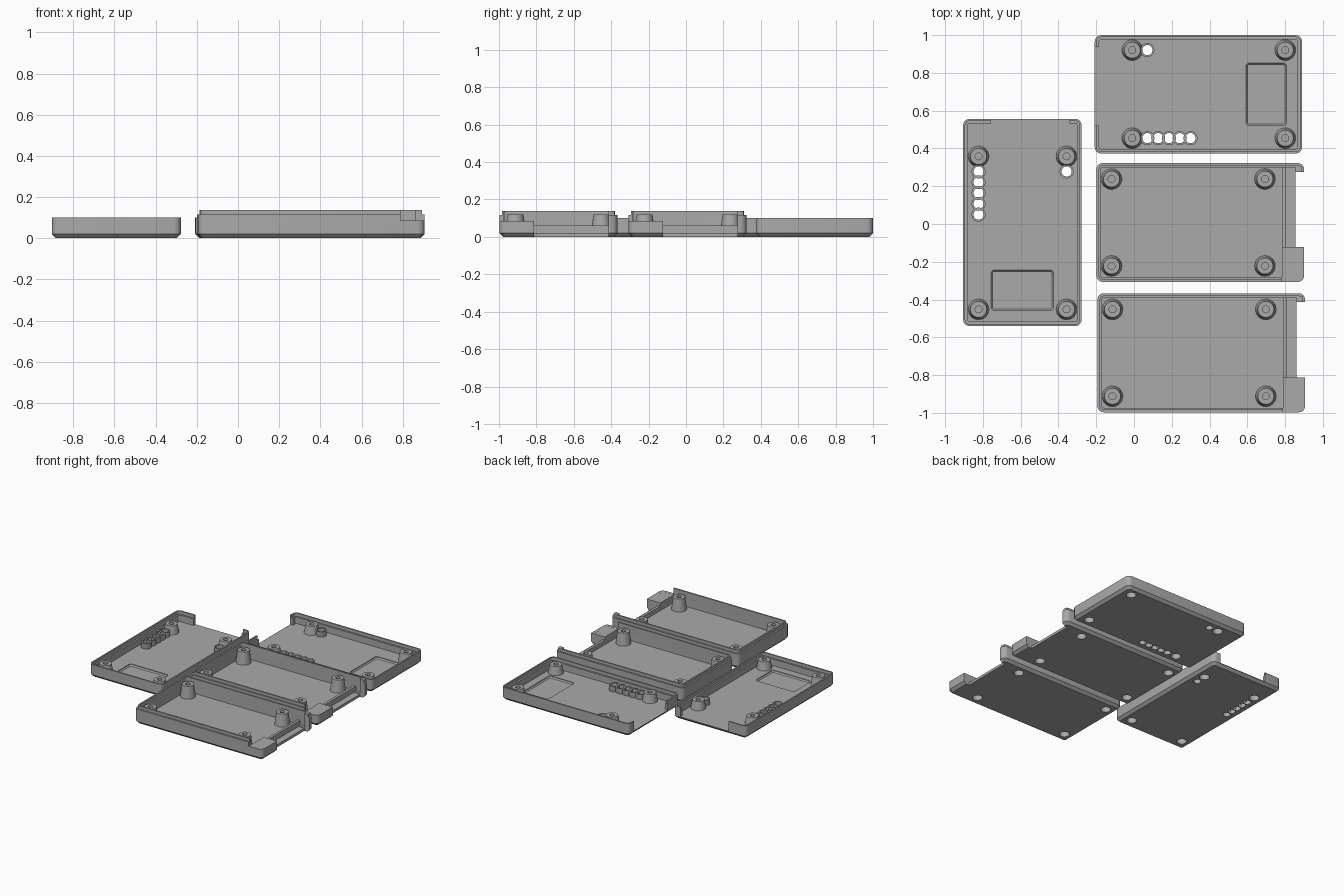
import bpy, bmesh, math
from mathutils import Matrix, Vector

if "Cube" in bpy.data.objects:
    bpy.data.objects.remove(bpy.data.objects["Cube"])

grey = bpy.data.materials.new("plastic_grey")
grey.diffuse_color = (0.40, 0.40, 0.40, 1)
grey.use_nodes = True
grey.node_tree.nodes["Principled BSDF"].inputs["Base Color"].default_value = grey.diffuse_color


def make(name, bm, mat=Matrix()):
    bmesh.ops.recalc_face_normals(bm, faces=bm.faces)
    me = bpy.data.meshes.new(name)
    bm.to_mesh(me)
    bm.free()
    ob = bpy.data.objects.new(name, me)
    me.materials.append(grey)
    ob.matrix_world = mat
    bpy.context.collection.objects.link(ob)
    return ob


def loft(bm, rings):
    """Skin a stack of closed loops and cap both ends."""
    loops = [[bm.verts.new(p) for p in r] for r in rings]
    n = len(loops[0])
    for a, b in zip(loops, loops[1:]):
        for i in range(n):
            bm.faces.new((a[i], a[(i + 1) % n], b[(i + 1) % n], b[i]))
    bm.faces.new(loops[0][::-1])
    bm.faces.new(loops[-1])


def round_rect(hx, hy, r, z, seg=4, cx=0, cy=0):
    pts = []
    for k, (sx, sy) in enumerate(((1, 1), (-1, 1), (-1, -1), (1, -1))):
        for i in range(seg + 1):
            a = (k + i / seg) * math.pi / 2
            pts.append((cx + sx * (hx - r) + r * math.cos(a),
                        cy + sy * (hy - r) + r * math.sin(a), z))
    return pts


def box(bm, x0, x1, y0, y1, z0, z1):
    loft(bm, [[(x0, y0, z), (x1, y0, z), (x1, y1, z), (x0, y1, z)] for z in (z0, z1)])


def disc(x, y, r, z, n=24):
    return [(x + r * math.cos(2 * math.pi * i / n), y + r * math.sin(2 * math.pi * i / n), z)
            for i in range(n)]


def shell(name, hx, hy, steps, cutters):
    """Tray from (inset, z) steps, minus a list of cutter lofts."""
    bm = bmesh.new()
    loft(bm, [round_rect(hx - d, hy - d, max(0.034 - d, 0.008), z) for d, z in steps])
    ob = make(name, bm)
    helpers = []
    for rings in cutters:
        cb = bmesh.new()
        loft(cb, rings)
        c = make("cutter", cb)
        c.hide_render = True
        m = ob.modifiers.new("cut", 'BOOLEAN')
        m.object, m.operation, m.solver = c, 'DIFFERENCE', 'EXACT'
        helpers.append(c)
    bpy.context.view_layer.update()
    me = bpy.data.meshes.new_from_object(ob.evaluated_get(bpy.context.evaluated_depsgraph_get()))
    ob.modifiers.clear()
    ob.data = me
    for c in helpers:
        bpy.data.objects.remove(c)
    return ob


def box_rings(x0, x1, y0, y1, z0, z1):
    return [[(x0, y0, z), (x1, y0, z), (x1, y1, z), (x0, y1, z)] for z in (z0, z1)]


def bore(x, y, r):
    return [disc(x, y, r, z) for z in (-0.05, 0.2)]


FLOOR = 0.025


def screw_posts(name, spots, top):
    """Conical screw posts: pilot hole above, counterbore below."""
    prof = [(0.001, 0.05), (0.036, 0.05), (0.036, 0), (0.04, 0), (0.055, FLOOR), (0.043, top),
            (0.018, top), (0.018, 0.06), (0.001, 0.06)]
    bm = bmesh.new()
    for x, y in spots:
        loft(bm, [disc(x, y, r, z) for r, z in prof])
    return make(name, bm)


def place(objs, mat):
    for o in objs:
        o.matrix_world = mat
        bpy.ops.object.select_all(action='DESELECT')
        o.select_set(True)
        bpy.context.view_layer.objects.active = o
        bpy.ops.object.shade_smooth_by_angle(angle=math.radians(30))


def lid(tag, mat):
    hx, hy = 0.549, 0.3135
    posts = [(x, y) for x in (-0.35, 0.46) for y in (-0.232, 0.234)]
    vents = [(-0.27 + 0.057 * i, -0.232) for i in range(5)] + [(-0.27, 0.234)]
    steps = [(0.02, 0), (0, 0.02), (0, 0.1), (0.011, 0.1), (0.011, 0.075),
             (0.024, 0.075), (0.024, FLOOR)]
    cut = [bore(x, y, 0.038) for x, y in posts] + [bore(x, y, 0.027) for x, y in vents]
    # open end and shallow display recess
    cut.append(box_rings(-0.7, -0.52, -0.165, 0.25, FLOOR, 0.3))
    cut.append([round_rect(0.108 - d, 0.166 - d, 0.02 - d, z, cx=0.359)
                for d, z in ((0.008, 0.011), (0, 0.02), (0, 0.2))])
    tray = shell("lid_tray_" + tag, hx, hy, steps, cut)
    # collars around the vent holes
    bm = bmesh.new()
    for x, y in vents:
        loft(bm, [disc(x, y, r, z) for r, z in
                  ((0.027, 0.0), (0.029, 0.0), (0.037, FLOOR), (0.037, 0.065), (0.027, 0.065), (0.027, 0.0))])
        caps = [f for f in bm.faces if len(f.verts) == 24]
        bmesh.ops.delete(bm, geom=caps, context='FACES_ONLY')
    collars = make("vent_collars_" + tag, bm)
    place([tray, collars, screw_posts("lid_posts_" + tag, posts, 0.09)], mat)


def base(tag, mat):
    hx, hy = 0.55, 0.315
    posts = [(x, y) for x in (-0.47, 0.342) for y in (-0.23, 0.23)]
    steps = [(0.02, 0), (0, 0.02), (0, 0.116), (0.012, 0.116), (0.012, 0.138),
             (0.024, 0.138), (0.024, FLOOR)]
    cut = [bore(x, y, 0.038) for x, y in posts]
    # open connector end: low ledge, cut-back edge and lowered corner
    cut.append(box_rings(0.453, 0.7, -0.13, 0.268, 0.02, 0.3))
    cut.append(box_rings(0.505, 0.7, -0.13, 0.268, -0.1, 0.3))
    cut.append(box_rings(0.433, 0.7, -0.5, -0.12, 0.085, 0.3))
    tray = shell("base_tray_" + tag, hx, hy, steps, cut)
    bm = bmesh.new()
    box(bm, 0.433, 0.453, -0.135, 0.3, 0.01, 0.06)
    box(bm, 0.433, 0.54, -0.3, -0.13, 0.01, 0.0845)
    box(bm, 0.505, 0.535, 0.268, 0.3, 0.01, 0.137)
    end = make("connector_end_" + tag, bm)
    place([tray, end, screw_posts("base_posts_" + tag, posts, 0.12)], mat)


# two lids, one turned a quarter, and two bases laid out side by side
lid("back", Matrix.Translation((0.341, 0.6865, 0)))
lid("left", Matrix.Translation((-0.591, 0.008, 0)) @ Matrix.Rotation(-math.pi / 2, 4, 'Z'))
base("middle", Matrix.Translation((0.351, 0.008, 0)))
base("front", Matrix.Translation((0.356, -0.682, 0)))
